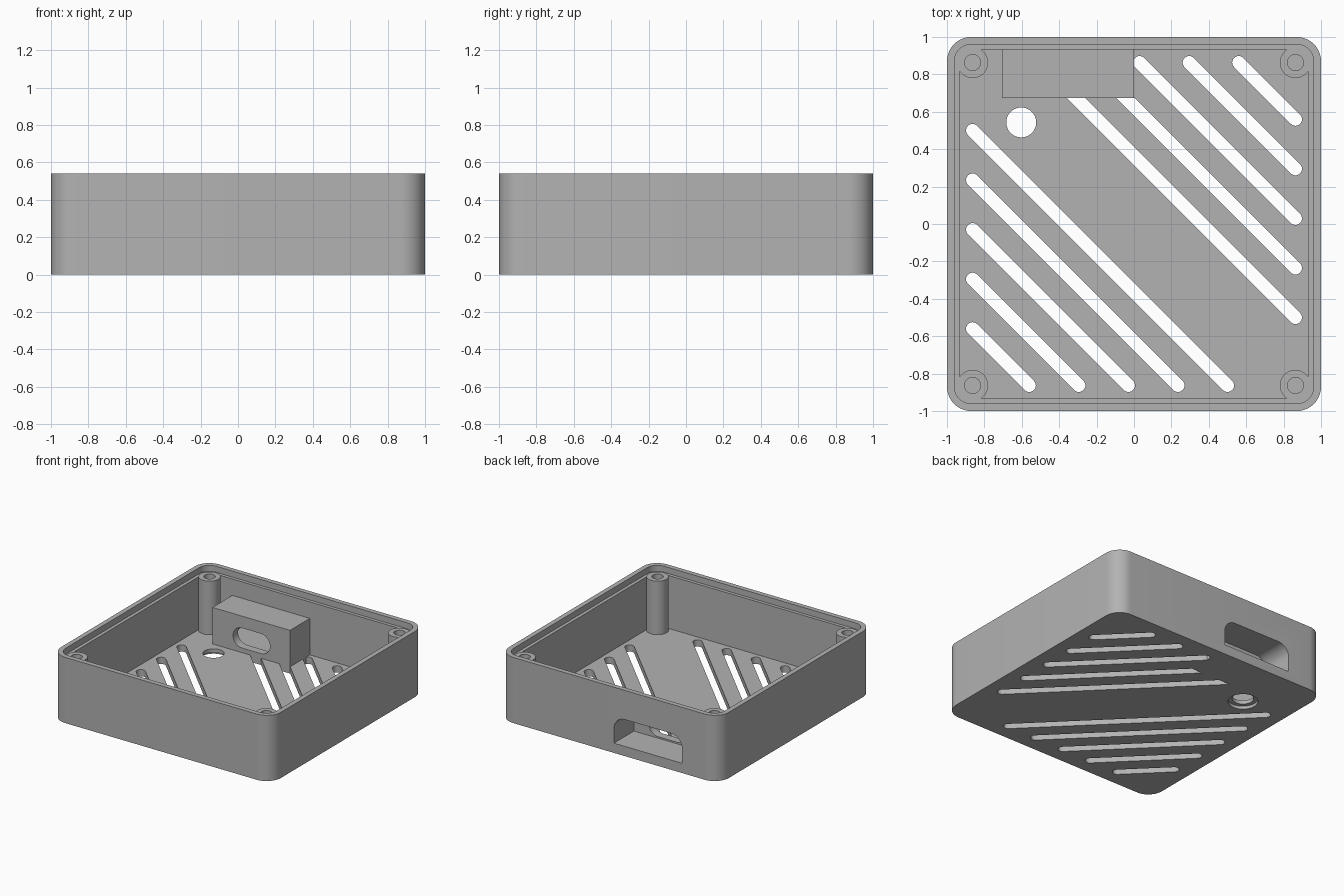
import bpy, bmesh, math
from mathutils import Matrix, Vector

cube = bpy.data.objects.get("Cube")
if cube:
    bpy.data.objects.remove(cube, do_unlink=True)

grey = bpy.data.materials.new("plain grey")
grey.use_nodes = True
COLOUR = (0.45, 0.45, 0.45, 1)
grey.diffuse_color = COLOUR
grey.node_tree.nodes["Principled BSDF"].inputs["Base Color"].default_value = COLOUR


def rounded(w, h, r, seg=10, r_low=None):
    """Outline of a rectangle with round corners; r_low sets the lower two."""
    pts = []
    for i, (sx, sy) in enumerate([(1, 1), (-1, 1), (-1, -1), (1, -1)]):
        rr = r if sy > 0 or r_low is None else r_low
        steps = seg if rr else 0
        for k in range(steps + 1):
            a = math.pi / 2 * (i + k / max(steps, 1))
            p = (sx * (w / 2 - rr) + rr * math.cos(a), sy * (h / 2 - rr) + rr * math.sin(a))
            if not pts or (Vector(p) - Vector(pts[-1])).length > 1e-5:
                pts.append(p)
    if (Vector(pts[0]) - Vector(pts[-1])).length < 1e-5:
        pts.pop()
    return pts


def circle(r, seg=10):
    return rounded(2 * r, 2 * r, r, seg)


def prism(name, outline, low, high, at=(0, 0), turn=0, along_y=False):
    """Extrude an outline upwards, or along y when it is drawn in the x-z plane."""
    bm = bmesh.new()
    face = bm.faces.new([bm.verts.new((u, v, 0)) for u, v in outline])
    top = bmesh.ops.extrude_face_region(bm, geom=[face])["geom"]
    bmesh.ops.translate(bm, vec=(0, 0, high - low),
                        verts=[g for g in top if isinstance(g, bmesh.types.BMVert)])
    bmesh.ops.rotate(bm, verts=bm.verts, matrix=Matrix.Rotation(turn, 3, "Z"))
    bmesh.ops.translate(bm, vec=(at[0], at[1], low), verts=bm.verts)
    if along_y:
        for v in bm.verts:
            v.co = Vector((v.co.x, v.co.z, v.co.y))
    bmesh.ops.recalc_face_normals(bm, faces=bm.faces)
    mesh = bpy.data.meshes.new(name)
    bm.to_mesh(mesh)
    bm.free()
    mesh.materials.append(grey)
    ob = bpy.data.objects.new(name, mesh)
    bpy.context.collection.objects.link(ob)
    return ob


def combine(target, tool, operation="DIFFERENCE"):
    mod = target.modifiers.new("combine", "BOOLEAN")
    mod.operation, mod.object, mod.solver = operation, tool, "EXACT"
    bpy.context.view_layer.objects.active = target
    bpy.ops.object.modifier_apply(modifier=mod.name)
    bpy.data.objects.remove(tool, do_unlink=True)


HEIGHT, FLOOR, LEDGE, POST_TOP = 0.54, 0.055, 0.49, 0.495
INSET = 0.863

# Open tray with a stepped rim
tray = prism("tray", rounded(2, 2, 0.13), 0, HEIGHT)
combine(tray, prism("hollow", rounded(1.866, 1.866, 0.06), FLOOR, 1))
combine(tray, prism("rim_step", rounded(1.92, 1.92, 0.09), LEDGE, 1))

# Diagonal vent slots, mirrored about the middle of the floor
for side in (1, -1):
    for i in range(5):
        near = side * (0.56 - 0.265 * i)
        far = side * INSET
        length = abs(far - near) * math.sqrt(2) + 0.07
        mid = (near + far) / 2
        combine(tray, prism("slot", rounded(length, 0.07, 0.035, 6), -0.1, 0.2,
                            (mid, mid), -math.pi / 4))

# Solid port housing on the back wall
box = rounded(0.705, 0.285, 0)
combine(tray, prism("housing", box, 0, 0.355, (-0.3525, 0.8175)), "UNION")

# Arched recess from the back, and a rounded plug opening through to the inside
combine(tray, prism("recess", rounded(0.62, 0.22, 0.1, r_low=0), 0.74, 1.2,
                    (-0.355, 0.19), along_y=True))
combine(tray, prism("plug_opening", rounded(0.336, 0.164, 0.082), 0.6, 0.8,
                    (-0.35, 0.175), along_y=True))

# Round floor hole, wider underneath
combine(tray, prism("hole", circle(0.08), -0.1, 0.2, (-0.603, 0.543)))
combine(tray, prism("hole_recess", circle(0.112), -0.1, 0.025, (-0.603, 0.543)))

# Screw posts in the corners
parts = [tray]
for front, sy in (("back", 1), ("front", -1)):
    for side, sx in (("left", 1), ("right", -1)):
        at = (sx * INSET, sy * INSET)
        post = prism(f"{front}_{side}_post", circle(0.083), 0.03, POST_TOP, at)
        combine(post, prism("screw_hole", circle(0.043), 0.12, 1, at))
        parts.append(post)

# Smooth the round walls, keep the edges sharp
bpy.ops.object.select_all(action="DESELECT")
for ob in parts:
    ob.select_set(True)
bpy.context.view_layer.objects.active = tray
bpy.ops.object.shade_smooth_by_angle(angle=math.radians(30))
